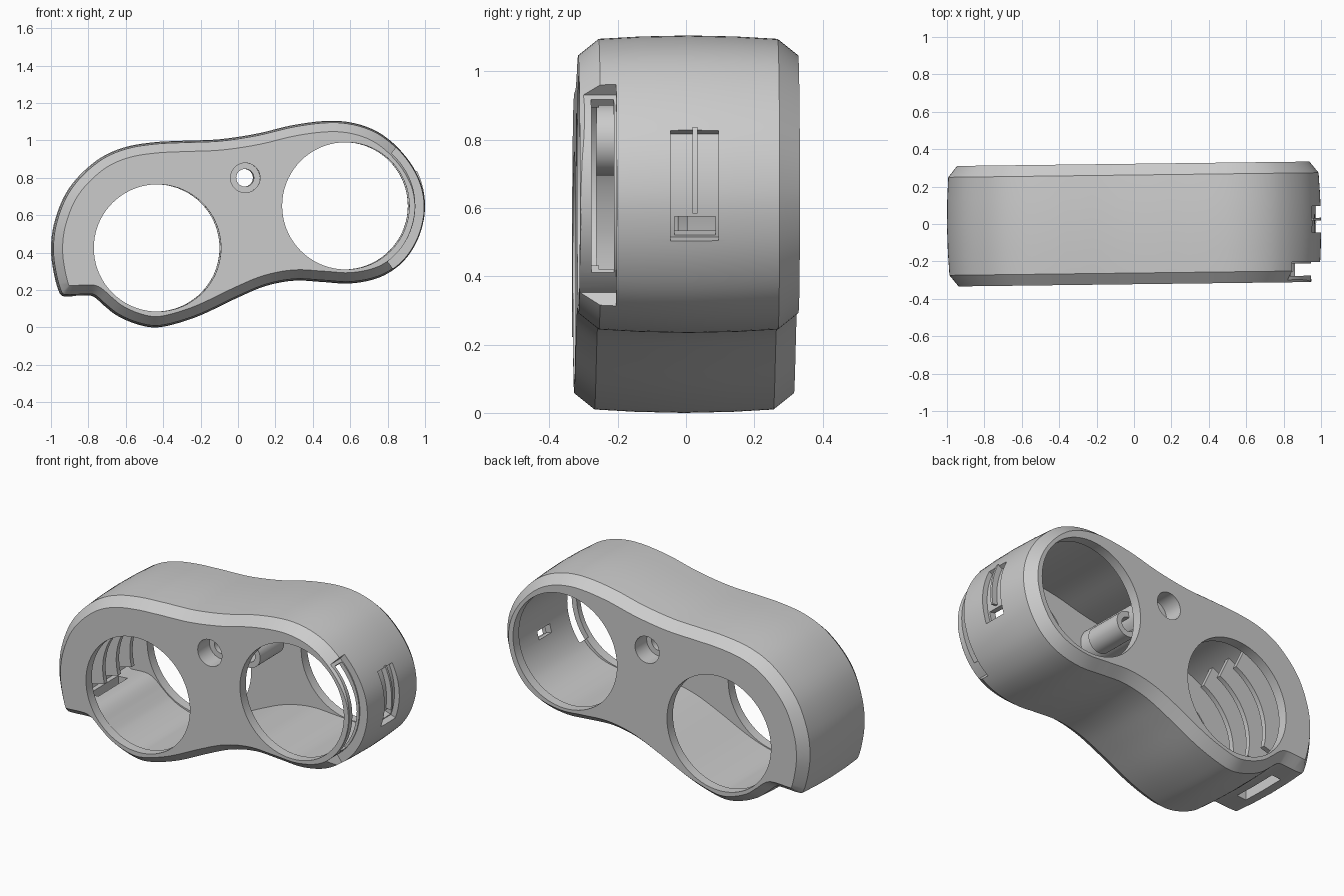
import bpy, bmesh, math
from mathutils import Vector, geometry

if "Cube" in bpy.data.objects:
    bpy.data.objects.remove(bpy.data.objects["Cube"])

TILT = 0.0125
LEFT, RIGHT, SCREW = (-0.435, 0.425), (0.572, 0.65), (0.035, 0.80)

# Figure-eight side outline, clockwise seen from the front
KEY = [(-0.93, 0.166), (-0.955, 0.185), (-0.987, 0.30), (-1.0, 0.42), (-0.985, 0.55),
       (-0.93, 0.70), (-0.85, 0.81), (-0.73, 0.91), (-0.60, 0.965), (-0.45, 0.99),
       (-0.30, 0.998), (-0.10, 1.006), (0.10, 1.036), (0.30, 1.083), (0.50, 1.105),
       (0.65, 1.085), (0.78, 1.025), (0.90, 0.91), (0.975, 0.78), (1.0, 0.65),
       (0.983, 0.53), (0.935, 0.42), (0.86, 0.33), (0.75, 0.265), (0.60, 0.235),
       (0.45, 0.243), (0.30, 0.25), (0.15, 0.222), (0.0, 0.16), (-0.20, 0.065),
       (-0.35, 0.015), (-0.45, 0.0), (-0.55, 0.02), (-0.65, 0.065), (-0.72, 0.12),
       (-0.765, 0.16), (-0.79, 0.17)]


def smooth_loop(keys, steps=5):
    pts, n = [], len(keys)
    for i in range(n):
        a, b, c, d = (Vector(keys[(i + k) % n]) for k in (-1, 0, 1, 2))
        m = (c - b).length
        t0 = (c - a).normalized() * m
        t1 = (d - b).normalized() * m
        for s in range(steps):
            t = s / steps
            h = t * t * (3 - 2 * t)
            pts.append(b * (1 - h) + c * h + t0 * (t**3 - 2*t*t + t) + t1 * (t**3 - t*t))
    return pts


def inset(pts, d):
    """Offset inward; points that would cross collapse onto a good neighbour."""
    if d == 0:
        return pts
    n, out, good = len(pts), [], []
    for i, p in enumerate(pts):
        t = (pts[(i + 1) % n] - pts[i - 1]).normalized()
        q = p + Vector((t.y, -t.x)) * d
        near = 9
        for j in range(n):
            c, f = geometry.intersect_point_line(q, pts[j - 1], pts[j])
            c = pts[j - 1].lerp(pts[j], min(1, max(0, f)))
            near = min(near, (q - c).length)
        out.append(q)
        good.append(near > d * 0.97)
    res = []
    for i in range(n):
        k = next(k for r in range(n) for k in ((i - r) % n, (i + r) % n) if good[k])
        res.append(out[k])
    return res


def loft(name, sections):
    """Closed solid through (y, xz loop) sections."""
    bm = bmesh.new()
    rings = [[bm.verts.new((p[0], y, p[1])) for p in loop] for y, loop in sections]
    n = len(rings[0])
    for a, b in zip(rings, rings[1:]):
        for i in range(n):
            j = (i + 1) % n
            bm.faces.new((a[i], a[j], b[j], b[i]))
    bm.faces.new(rings[0])
    bm.faces.new(rings[-1])
    bmesh.ops.remove_doubles(bm, verts=bm.verts, dist=0.0003)
    bmesh.ops.recalc_face_normals(bm, faces=bm.faces)
    me = bpy.data.meshes.new(name)
    bm.to_mesh(me)
    bm.free()
    ob = bpy.data.objects.new(name, me)
    bpy.context.collection.objects.link(ob)
    return ob


def circle(c, r, n=72):
    return [(c[0] + r * math.cos(2 * math.pi * i / n),
             c[1] + r * math.sin(2 * math.pi * i / n)) for i in range(n)]


def disc(name, c, r, y0, y1):
    return loft(name, [(y0, circle(c, r)), (y1, circle(c, r))])


def sector(name, c, r0, r1, a0, a1, y0, y1, n=32):
    ang = [math.radians(a0 + (a1 - a0) * i / n) for i in range(n + 1)]
    arc = lambda r, seq: [(c[0] + r * math.cos(a), c[1] + r * math.sin(a)) for a in seq]
    loop = arc(r0, ang) + arc(r1, ang[::-1])
    return loft(name, [(y0, loop), (y1, loop)])


def cut(ob, *cutters):
    for c in cutters:
        m = ob.modifiers.new("cut", 'BOOLEAN')
        m.operation, m.solver, m.object = 'DIFFERENCE', 'EXACT', c
        c.hide_render = True
        bpy.context.view_layer.objects.active = ob
        bpy.ops.object.modifier_apply(modifier=m.name)
        bpy.data.objects.remove(c)


outline = smooth_loop(KEY)

# Barrel-sided shell with chamfered front and back rims
half = [(0.322, 0.058), (0.262, 0.010), (0.14, 0.003)]
shell = loft("shell", [(-y, inset(outline, d)) for y, d in half] + [(0, outline)] +
             [(y, inset(outline, d)) for y, d in half[::-1]])

# Hollow interior and the two through openings
inner = inset(outline, 0.072)
cut(shell, loft("cavity", [(-0.265, inner), (0.265, inner)]),
    disc("left_bore", LEFT, 0.34, -0.5, 0.5),
    disc("right_bore", RIGHT, 0.34, -0.5, 0.5))

# Right end: missing front rim, window, recessed latch slot and its opening
cut(shell, sector("rim_cut", RIGHT, 0.372, 0.6, -53, 49, -0.5, -0.215),
    sector("window_cut", RIGHT, 0.30, 0.6, -40, 46, -0.288, -0.222),
    sector("latch_recess", RIGHT, 0.395, 0.6, -20, 25, -0.057, 0.083),
    sector("latch_opening", RIGHT, 0.30, 0.6, -19, -11, -0.045, 0.075))

# Port in the foot underside, and screw passages through both faces
port = [(-0.885, 0.05), (-0.825, 0.05), (-0.825, 0.3), (-0.885, 0.3)]
cut(shell, loft("port_cut", [(-0.13, port), (0.15, port)]),
    disc("screw_passage", SCREW, 0.079, -0.5, 0.5))

# Screw column with counterbores at both ends
column = disc("screw_column", SCREW, 0.105, -0.268, 0.268)
cut(column, disc("front_bore", SCREW, 0.079, -0.5, -0.21),
    disc("back_bore", SCREW, 0.079, 0.21, 0.5),
    disc("screw_hole", SCREW, 0.047, -0.6, 0.6))

# Hollow boss beside the column
BOSS = (0.145, 0.735)
boss = disc("boss", BOSS, 0.075, -0.11, 0.12)
cut(boss, disc("boss_hole", BOSS, 0.042, -0.5, 0.5))

# Latch ridge, and guide ribs inside the left chamber
parts = [shell, column, boss,
         sector("latch_ridge", RIGHT, 0.385, 0.428, -9, 26, 0.007, 0.021)]
for i, y in enumerate((-0.13, 0.0, 0.13)):
    parts.append(sector(f"guide_rib_{i + 1}", LEFT, 0.352, 0.51, 115, 195, y - 0.014, y + 0.014))

for ob in parts:
    ob.rotation_euler.z = TILT
    bpy.ops.object.select_all(action='DESELECT')
    ob.select_set(True)
    bpy.context.view_layer.objects.active = ob
    bpy.ops.object.shade_smooth_by_angle(angle=math.radians(25))
